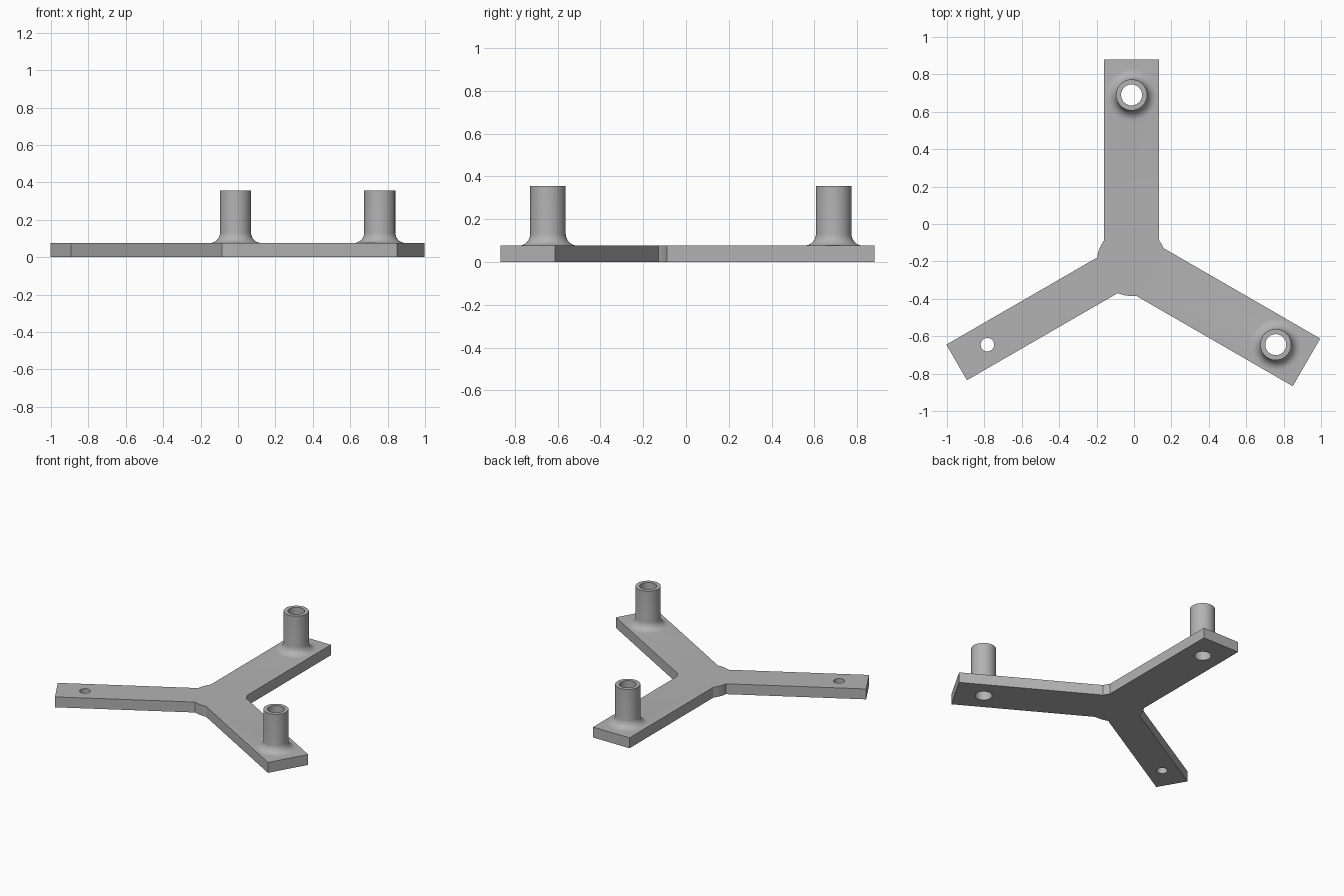
import bpy, bmesh
from math import sin, cos, pi, radians, asin, sqrt

if "Cube" in bpy.data.objects:
    bpy.data.objects.remove(bpy.data.objects["Cube"])

CX, CY = -0.013, -0.2          # hub centre
HUB_R, ARM_LEN, HOLE_DIST = 0.185, 1.08, 0.89
THICK, POST_TOP = 0.076, 0.356
POST_R, BORE_R, SCREW_R, FILLET = 0.083, 0.056, 0.036, 0.055
# Arms as (angle, half width, carries a post)
ARMS = [(radians(-30), 0.147, True),
        (radians(90), 0.147, True),
        (radians(210), 0.11, False)]

grey = bpy.data.materials.new("grey plastic")
grey.use_nodes = True
GREY = (0.45, 0.45, 0.45, 1)
grey.diffuse_color = GREY
grey.node_tree.nodes["Principled BSDF"].inputs["Base Color"].default_value = GREY


def add_object(name, bm):
    bmesh.ops.recalc_face_normals(bm, faces=bm.faces)
    mesh = bpy.data.meshes.new(name)
    bm.to_mesh(mesh)
    bm.free()
    mesh.materials.append(grey)
    obj = bpy.data.objects.new(name, mesh)
    bpy.context.collection.objects.link(obj)
    return obj


def polar(angle, along, across=0):
    return (CX + along * cos(angle) - across * sin(angle),
            CY + along * sin(angle) + across * cos(angle))


def lathe(name, profile, centre, steps=64):
    """Solid of revolution from (radius, height) pairs, capped at both ends."""
    bm = bmesh.new()
    rings = [[bm.verts.new((centre[0] + r * cos(2 * pi * i / steps),
                            centre[1] + r * sin(2 * pi * i / steps), z))
              for i in range(steps)] for r, z in profile]
    for low, high in zip(rings, rings[1:]):
        for i in range(steps):
            j = (i + 1) % steps
            bm.faces.new((low[i], low[j], high[j], high[i]))
    bm.faces.new(rings[0][::-1])
    bm.faces.new(rings[-1])
    return add_object(name, bm)


def combine(target, tool, operation):
    mod = target.modifiers.new(operation.lower(), 'BOOLEAN')
    mod.operation, mod.solver, mod.object = operation, 'EXACT', tool
    tool.hide_render = True
    bpy.context.view_layer.objects.active = target
    bpy.ops.object.modifier_apply(modifier=mod.name)
    bpy.data.objects.remove(tool)


# Three-armed plate with the round hub showing between the arms
outline = []
for k, (angle, half, _) in enumerate(ARMS):
    root = sqrt(HUB_R ** 2 - half ** 2)
    outline += [polar(angle, root, -half), polar(angle, ARM_LEN, -half),
                polar(angle, ARM_LEN, half), polar(angle, root, half)]
    next_half = ARMS[(k + 1) % 3][1]
    start = angle + asin(half / HUB_R)
    end = angle + radians(120) - asin(next_half / HUB_R)
    outline += [polar(start + (end - start) * t / 4, HUB_R) for t in (1, 2, 3)]

bm = bmesh.new()
base = bm.faces.new([bm.verts.new((x, y, 0)) for x, y in outline])
top = bmesh.ops.extrude_face_region(bm, geom=[base])["geom"]
bmesh.ops.translate(bm, vec=(0, 0, THICK),
                    verts=[v for v in top if isinstance(v, bmesh.types.BMVert)])
bracket = add_object("three_arm_bracket", bm)

# Posts with filleted feet, then the holes through every arm
foot = POST_R + FILLET
post_profile = [(foot, THICK / 2)]
post_profile += [(foot - FILLET * sin(a), THICK + FILLET * (1 - cos(a)))
                 for a in [pi / 2 * i / 8 for i in range(9)]]
post_profile.append((POST_R, POST_TOP))

for angle, _, has_post in ARMS:
    spot = polar(angle, HOLE_DIST)
    if has_post:
        combine(bracket, lathe("post", post_profile, spot), 'UNION')
    radius = BORE_R if has_post else SCREW_R
    bore = lathe("bore_cutter", [(radius, -0.1), (radius, POST_TOP + 0.1)], spot)
    combine(bracket, bore, 'DIFFERENCE')

bpy.ops.object.select_all(action='DESELECT')
bracket.select_set(True)
bpy.context.view_layer.objects.active = bracket
bpy.ops.object.shade_smooth_by_angle(angle=radians(30))
